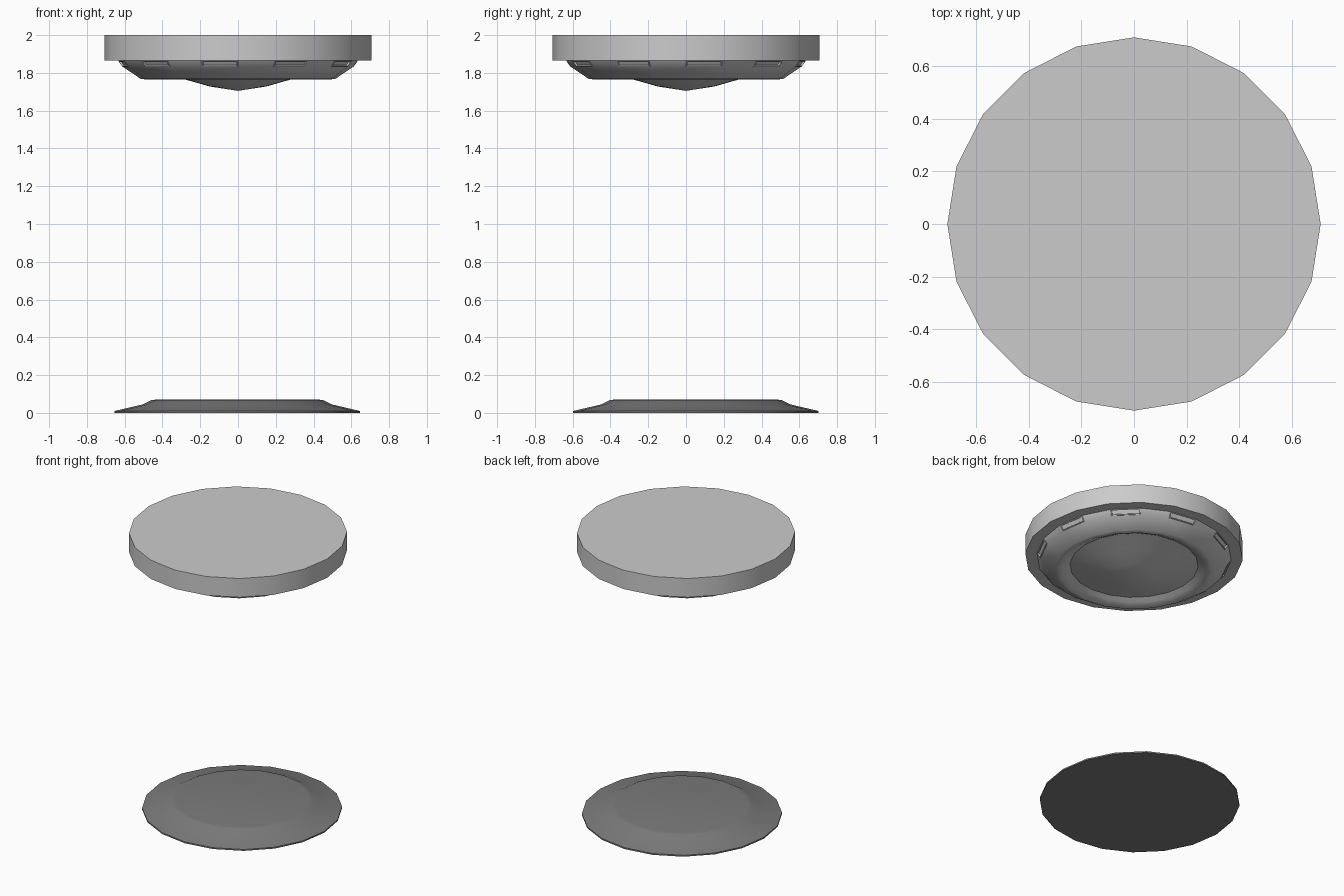
import bpy, bmesh, math

if "Cube" in bpy.data.objects:
    bpy.data.objects.remove(bpy.data.objects["Cube"])

SIDES = 20


def lathe(name, profile, grey, center=(0, 0), slot_band=None):
    """Revolve an (r, z) profile, listed top to bottom, into a closed 20-sided solid."""
    bm = bmesh.new()
    rings = []
    for r, z in profile:
        if r == 0:
            rings.append([bm.verts.new((center[0], center[1], z))] * SIDES)
        else:
            rings.append([bm.verts.new((center[0] + r * math.cos(math.tau * i / SIDES),
                                        center[1] + r * math.sin(math.tau * i / SIDES), z))
                          for i in range(SIDES)])
    slots = []
    for k in range(len(rings) - 1):
        a, b = rings[k], rings[k + 1]
        for i in range(SIDES):
            j = (i + 1) % SIDES
            corners = list(dict.fromkeys((a[i], b[i], b[j], a[j])))
            face = bm.faces.new(corners)
            if k == slot_band and i % 2 == 0:
                slots.append(face)
    # Flat caps where the profile does not end on the axis
    for ring, end in ((rings[0], profile[0]), (rings[-1], profile[-1])):
        if end[0] > 0:
            bm.faces.new(ring)
    bmesh.ops.recalc_face_normals(bm, faces=bm.faces[:])
    # Framed, recessed vents on every other facet of the band
    if slots:
        bmesh.ops.inset_individual(bm, faces=slots, thickness=0.003, depth=0.003)
        bmesh.ops.inset_individual(bm, faces=slots, thickness=0.007, depth=0.0)
        bmesh.ops.inset_individual(bm, faces=slots, thickness=0.001, depth=-0.01)
    mesh = bpy.data.meshes.new(name)
    bm.to_mesh(mesh)
    bm.free()
    mat = bpy.data.materials.new(name + "_grey")
    mat.diffuse_color = (grey, grey, grey, 1)
    mat.use_nodes = True
    mat.node_tree.nodes["Principled BSDF"].inputs["Base Color"].default_value = mat.diffuse_color
    mesh.materials.append(mat)
    ob = bpy.data.objects.new(name, mesh)
    bpy.context.collection.objects.link(ob)
    bpy.ops.object.select_all(action='DESELECT')
    ob.select_set(True)
    bpy.context.view_layer.objects.active = ob
    bpy.ops.object.shade_smooth_by_angle(angle=math.radians(32))
    return ob


# Ceiling unit: rim, vented band, sloped ring and central recess with shallow dome
lathe("ceiling_emitter", [
    (0.708, 2.0), (0.708, 1.865), (0.632, 1.865), (0.608, 1.831),
    (0.515, 1.768), (0.485, 1.765), (0.45, 1.782), (0.417, 1.80),
    (0.28, 1.765), (0.15, 1.728), (0, 1.705)], 0.55, slot_band=2)

# Floor pad: slightly offset, thin edge, slope and flat standing area
lathe("floor_pad", [
    (0.435, 0.07), (0.457, 0.067), (0.50, 0.045), (0.65, 0.01), (0.65, 0.0)],
    0.2, center=(-0.004, 0.052))
